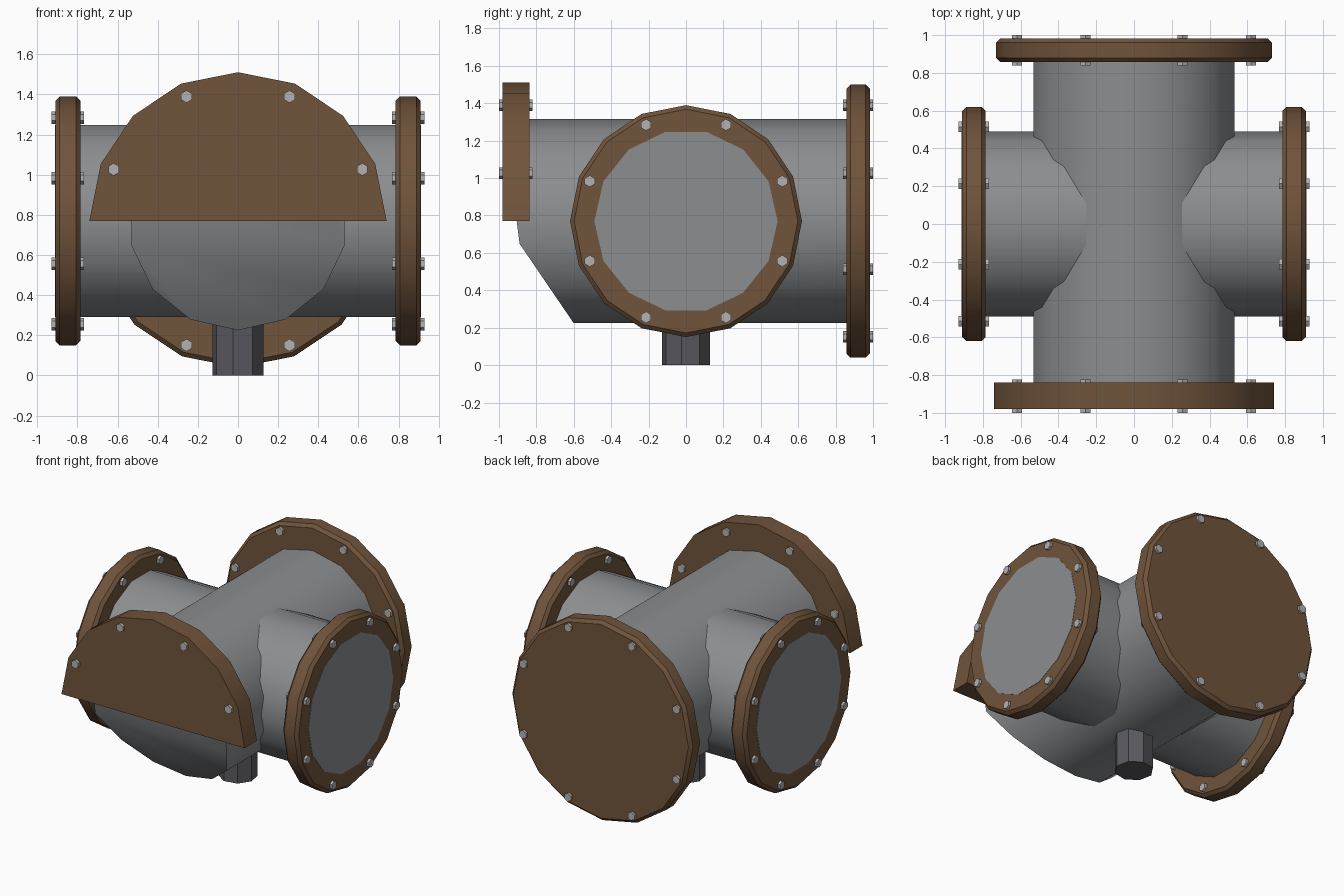
import bpy, bmesh, math

if "Cube" in bpy.data.objects:
    bpy.data.objects.remove(bpy.data.objects["Cube"])

CZ = 0.77  # height of both pipe axes


def material(name, rgb):
    m = bpy.data.materials.new(name)
    m.diffuse_color = (*rgb, 1)
    m.use_nodes = True
    m.node_tree.nodes["Principled BSDF"].inputs["Base Color"].default_value = m.diffuse_color
    return m


STEEL = material("pipe grey", (0.26, 0.27, 0.28))
RUST = material("flange brown", (0.162, 0.087, 0.043))
BOLT = material("bolt light grey", (0.45, 0.45, 0.45))
DARK = material("stand dark grey", (0.10, 0.10, 0.118))


def ring(axis, a, r, angles, centre=(0, CZ)):
    """Points around an x, y or z axis at distance a along it; angle 0 is up."""
    u, v = centre
    pts = []
    for t in angles:
        s, c = u + r * math.sin(t), v + r * math.cos(t)
        pts.append({"x": (a, s, c), "y": (s, a, c), "z": (s, c, a)}[axis])
    return pts


def turn(n, offset=0.0):
    return [2 * math.pi * (k + offset) / n for k in range(n)]


def loft(bm, rings, caps=(True, True)):
    """Skin a list of equal rings; returns the vertex rings."""
    vr = [[bm.verts.new(p) for p in r] for r in rings]
    n = len(vr[0])
    for a, b in zip(vr, vr[1:]):
        for i in range(n):
            j = (i + 1) % n
            bm.faces.new((a[i], a[j], b[j], b[i]))
    if caps[0]:
        bm.faces.new(vr[0])
    if caps[1]:
        bm.faces.new(vr[-1])
    return vr


def finish(bm, name, mat, angle=30):
    bmesh.ops.recalc_face_normals(bm, faces=bm.faces)
    me = bpy.data.meshes.new(name)
    bm.to_mesh(me)
    bm.free()
    me.materials.append(mat)
    if angle:
        me.polygons.foreach_set("use_smooth", [True] * len(me.polygons))
        me.set_sharp_from_angle(angle=math.radians(angle))
    ob = bpy.data.objects.new(name, me)
    bpy.context.collection.objects.link(ob)
    return ob


def flange(name, axis, a, b, r, bevel=0.022):
    bm = bmesh.new()
    prof = [(a, r - bevel), (a + bevel, r), (b - bevel, r), (b, r - bevel)]
    loft(bm, [ring(axis, p, q, turn(16)) for p, q in prof])
    finish(bm, name, RUST)


def bolts(name, axis, a, b, r, top_only=False):
    bm = bmesh.new()
    for t in turn(8, 0.5):
        if top_only and math.cos(t) < 0:
            continue
        c = (r * math.sin(t), CZ + r * math.cos(t))
        loft(bm, [ring(axis, p, 0.031, turn(6), c) for p in (a, b)])
    finish(bm, name, BOLT, 0)


# Main pipe, its front end cut away obliquely in the lower half
def front_y(z):
    return -0.89 + (0.649 - z) * (0.682 if z < 0.649 else 0.125)


angles = turn(14, 0)
front = [(x, front_y(z), z) for x, _, z in ring("y", 0, 0.545, angles)]
bm = bmesh.new()
vr = loft(bm, [front, ring("y", 0.90, 0.545, angles)], (False, True))
end = vr[0]
bm.faces.new(end[4:11])             # oblique lower plate
bm.faces.new(end[10:] + end[:5])    # upright upper plate
finish(bm, "main_pipe", STEEL)

# Cross pipe, passing just through both side flanges
bm = bmesh.new()
loft(bm, [ring("x", a, 0.49, turn(14, 0.5)) for a in (-0.912, 0.912)])
finish(bm, "cross_pipe", STEEL)

# Side flanges and bolts
for side, s in (("left", -1), ("right", 1)):
    a, b = sorted((s * 0.785, s * 0.91))
    flange(side + "_flange", "x", a, b, 0.62)
    bolts(side + "_bolts", "x", a - 0.018, b + 0.018, 0.557)

# Back flange and bolts
flange("back_flange", "y", 0.858, 0.983, 0.73)
bolts("back_bolts", "y", 0.84, 1.0, 0.67)

# Front half flange and bolts
bm = bmesh.new()
half = [math.pi * k / 8 for k in range(-4, 5)]
loft(bm, [ring("y", a, 0.74, half) for a in (-0.98, -0.838)])
finish(bm, "front_half_flange", RUST)
bolts("front_bolts", "y", -1.0, -0.822, 0.67, top_only=True)

# Stand
bm = bmesh.new()
loft(bm, [ring("z", a, 0.13, turn(8, 0.25), (0, 0)) for a in (0, 0.32)])
finish(bm, "stand", DARK, 0)
